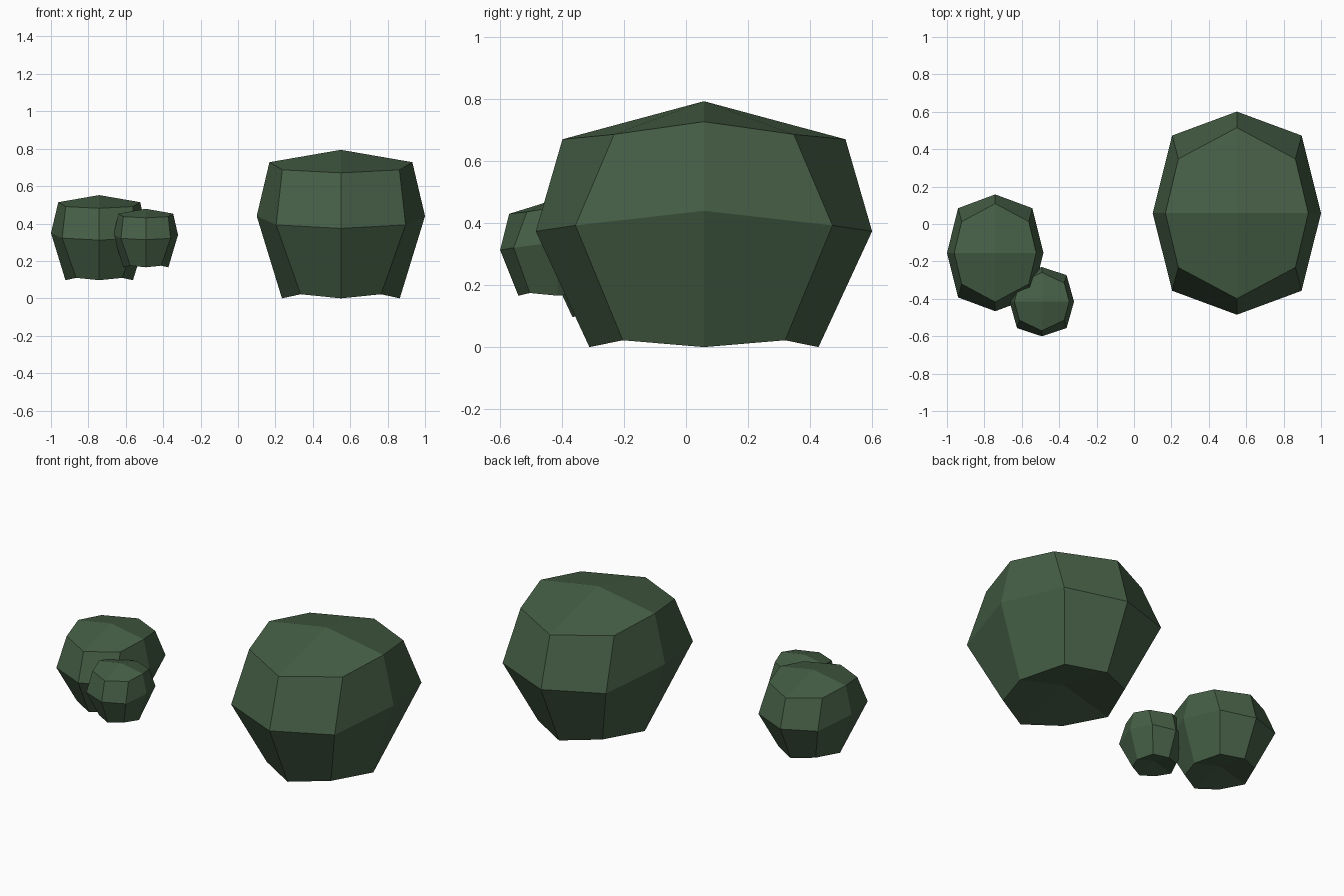
import bpy, bmesh

if "Cube" in bpy.data.objects:
    bpy.data.objects.remove(bpy.data.objects["Cube"])

leaf = bpy.data.materials.new("dark leaf green")
leaf.diffuse_color = (0.060, 0.112, 0.060, 1)
leaf.use_nodes = True
leaf.node_tree.nodes["Principled BSDF"].inputs["Base Color"].default_value = leaf.diffuse_color

# Rings of the large bush, relative to its axis:
# (side x, corner x, corner y, front/back y, z of side, corner, front/back)
RINGS = [
    (0.315, 0.215, 0.262, 0.370, 0.000, 0.022, 0.000),
    (0.450, 0.346, 0.415, 0.543, 0.440, 0.393, 0.374),
    (0.382, 0.313, 0.290, 0.457, 0.728, 0.687, 0.671),
]
BOTTOM_Z, TOP_Z = 0.085, 0.794


def ring_points(sx, cx, cy, fy, zs, zc, zf):
    return [(sx, 0, zs), (cx, cy, zc), (0, fy, zf), (-cx, cy, zc),
            (-sx, 0, zs), (-cx, -cy, zc), (0, -fy, zf), (cx, -cy, zc)]


def bush(name, location, scale):
    bm = bmesh.new()
    rings = [[bm.verts.new(p) for p in ring_points(*r)] for r in RINGS]
    # side walls
    for low, high in zip(rings, rings[1:]):
        for i in range(8):
            j = (i + 1) % 8
            bm.faces.new((low[i], low[j], high[j], high[i]))
    # domed top and hollow underside, four quads each
    for ring, z in ((rings[0], BOTTOM_Z), (rings[-1], TOP_Z)):
        pole = bm.verts.new((0, 0, z))
        for i in range(0, 8, 2):
            bm.faces.new((pole, ring[i], ring[i + 1], ring[(i + 2) % 8]))
    bmesh.ops.recalc_face_normals(bm, faces=bm.faces)
    for v in bm.verts:
        v.co = [c * s + o for c, s, o in zip(v.co, scale, location)]
    mesh = bpy.data.meshes.new(name)
    bm.to_mesh(mesh)
    bm.free()
    mesh.materials.append(leaf)
    bpy.context.collection.objects.link(bpy.data.objects.new(name, mesh))


bush("large_bush", (0.55, 0.058, 0), (1, 1, 1))
bush("medium_bush", (-0.742, -0.154, 0.097), (0.573, 0.575, 0.573))
bush("small_bush", (-0.493, -0.415, 0.166), (0.383, 0.341, 0.394))
